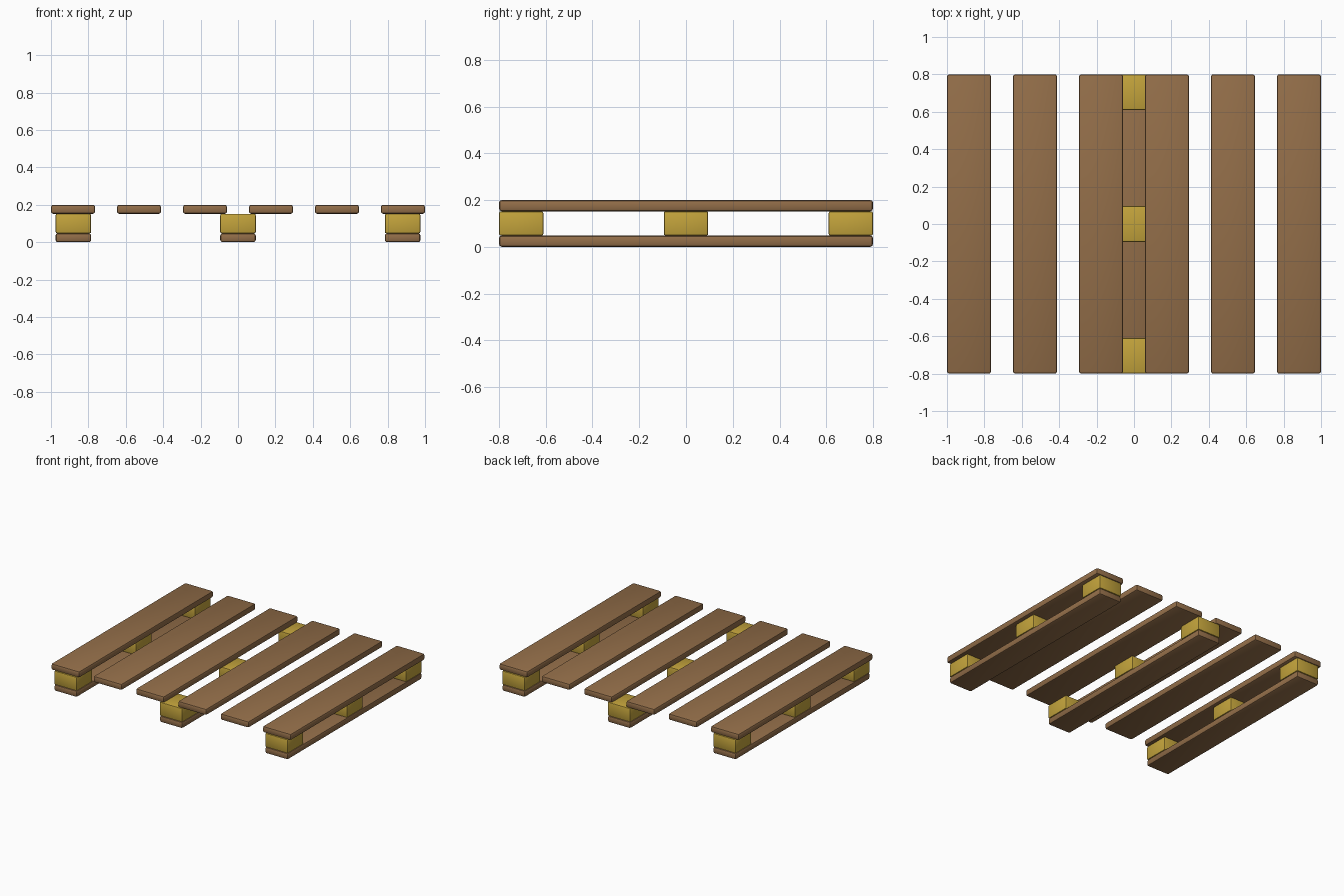
import bpy
import math

cube = bpy.data.objects.get("Cube")
if cube:
    bpy.data.objects.remove(cube, do_unlink=True)


def material(name, color):
    mat = bpy.data.materials.new(name)
    mat.use_nodes = True
    mat.diffuse_color = color
    mat.node_tree.nodes["Principled BSDF"].inputs["Base Color"].default_value = color
    return mat


brown = material("brown wood", (0.29, 0.155, 0.066, 1))
yellow = material("yellow wood", (0.55, 0.37, 0.045, 1))


def plank(name, center, size, mat, bevel):
    """Box with softly rounded edges."""
    bpy.ops.mesh.primitive_cube_add(size=1, location=center)
    obj = bpy.context.object
    obj.name = name
    obj.scale = size
    bpy.ops.object.transform_apply(location=False, rotation=False, scale=True)
    obj.data.materials.append(mat)
    mod = obj.modifiers.new("rounded edges", "BEVEL")
    mod.width = bevel
    mod.segments = 2
    bpy.ops.object.modifier_apply(modifier=mod.name)
    bpy.ops.object.shade_smooth_by_angle(angle=math.radians(30))
    return obj


LENGTH = 1.6
BOARD_W = 0.236
BOARD_H = 0.048
BLOCK = 0.19
PITCH = (2 - BOARD_W) / 5

# Six deck boards
for i in range(6):
    plank(f"deck_board_{i + 1}", (-1 + BOARD_W / 2 + i * PITCH, 0, 0.176),
          (BOARD_W, LENGTH, BOARD_H), brown, 0.012)

# Three runners, each carrying three spacer blocks
for side, x in (("right", -0.88), ("middle", 0), ("left", 0.88)):
    plank(f"{side}_runner", (x, 0, BOARD_H / 2),
          (BLOCK, LENGTH, BOARD_H), brown, 0.012)
    for place, y in (("front", -1), ("center", 0), ("back", 1)):
        plank(f"{side}_{place}_block", (x, y * (LENGTH - BLOCK) / 2, 0.1),
              (BLOCK, BLOCK, 0.104), yellow, 0.008)
